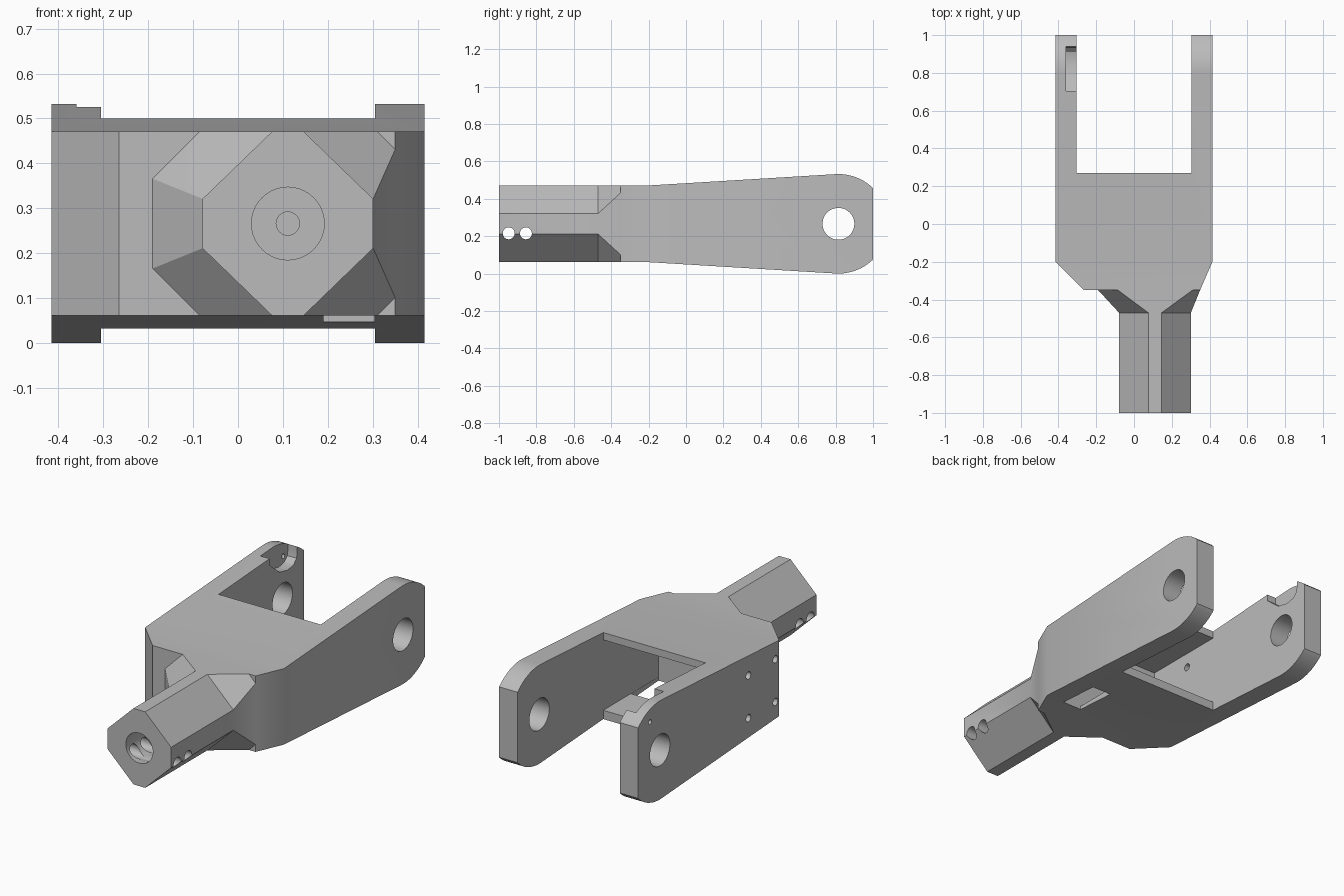
import bpy, bmesh, math
from mathutils import Vector

if "Cube" in bpy.data.objects:
    bpy.data.objects.remove(bpy.data.objects["Cube"], do_unlink=True)

grey = bpy.data.materials.new("plain grey")
grey.use_nodes = True
colour = (0.5, 0.5, 0.5, 1)
grey.diffuse_color = colour
grey.node_tree.nodes["Principled BSDF"].inputs["Base Color"].default_value = colour

AXES = {"x": lambda a, b, t: (t, a, b),
        "y": lambda a, b, t: (a, t, b),
        "z": lambda a, b, t: (a, b, t)}


def make_object(name, bm):
    bmesh.ops.recalc_face_normals(bm, faces=bm.faces)
    mesh = bpy.data.meshes.new(name)
    bm.to_mesh(mesh)
    bm.free()
    mesh.materials.append(grey)
    obj = bpy.data.objects.new(name, mesh)
    bpy.context.collection.objects.link(obj)
    return obj


def prism(name, axis, outline, start, end):
    """Extrude a 2D outline along an axis."""
    bm = bmesh.new()
    near, far = ([bm.verts.new(AXES[axis](a, b, t)) for a, b in outline] for t in (start, end))
    bm.faces.new(near)
    bm.faces.new(far)
    for i in range(len(near)):
        j = (i + 1) % len(near)
        bm.faces.new((near[i], near[j], far[j], far[i]))
    return make_object(name, bm)


def cylinder(name, axis, centre, radius, start, end, sides=40):
    ring = [(centre[0] + radius * math.cos(i * math.tau / sides),
             centre[1] + radius * math.sin(i * math.tau / sides)) for i in range(sides)]
    return prism(name, axis, ring, start, end)


def rect(a0, a1, b0, b1):
    return [(a0, b0), (a1, b0), (a1, b1), (a0, b1)]


def combine(target, tool, operation):
    """Apply a boolean and remove the tool object."""
    mod = target.modifiers.new("combine", "BOOLEAN")
    mod.operation, mod.solver, mod.object = operation, "EXACT", tool
    tool.hide_render = True
    bpy.context.view_layer.update()
    result = bpy.data.meshes.new_from_object(
        target.evaluated_get(bpy.context.evaluated_depsgraph_get()))
    target.modifiers.clear()
    target.data = result
    bpy.data.objects.remove(tool, do_unlink=True)


MID, HOLE_Y = 0.266, 0.815

# Forked body: plan outline trimmed by a side profile with rounded tips
plan = [(-0.415, -0.2), (-0.265, -0.35), (0.35, -0.35), (0.415, -0.2), (0.415, 1),
        (0.305, 1), (0.305, 0.27), (-0.305, 0.27), (-0.305, 1), (-0.415, 1)]
fork = prism("fork_body", "z", plan, -0.1, 0.7)
upper = [(-0.6, 0.205), (-0.2, 0.205)]
for i in range(13):
    angle = math.radians(93 - i * 46 / 12)
    upper.append((HOLE_Y + 0.266 * math.cos(angle), 0.266 * math.sin(angle)))
upper.append((1.0, 0.19))
profile = [(y, MID + z) for y, z in upper] + [(y, MID - z) for y, z in reversed(upper)]
combine(fork, prism("side_profile", "x", profile, -0.6, 0.6), "INTERSECT")

# Hollow pocket inside the body, open towards the fork
combine(fork, prism("cavity", "z", rect(-0.305, 0.305, -0.2, 0.4), 0.08, 0.46), "DIFFERENCE")
combine(fork, prism("floor_slot", "z", rect(0.19, 0.304, -0.2, 0.035), -0.1, 0.2), "DIFFERENCE")

# Octagonal shank and its flared collar
half = [(0.035, 0.205), (0.19, 0.055), (0.19, -0.055), (0.035, -0.205)]
octagon = [(0.111 + x, MID + z) for x, z in half] + [(0.111 - x, MID + z) for x, z in reversed(half)]
flare = [(x, MID + s * z) for s in (1, -1)
         for x, z in ((-0.085, 0.205), (-0.19, 0.1), (0.31, 0.205), (0.35, 0.165))]
bm = bmesh.new()
for x, z in octagon:
    bm.verts.new((x, -0.47, z))
for x, z in flare:
    bm.verts.new((x, -0.35, z))
hull = bmesh.ops.convex_hull(bm, input=bm.verts)
bmesh.ops.dissolve_limit(bm, angle_limit=0.01, verts=bm.verts, edges=bm.edges)
combine(fork, make_object("collar", bm), "UNION")
combine(fork, prism("shank", "y", octagon, -1, -0.47), "UNION")

# Stepped bore in the shank, with two cross pin holes
combine(fork, cylinder("bore", "y", (0.111, MID), 0.081, -1.1, -0.5), "DIFFERENCE")
combine(fork, cylinder("bore_tip", "y", (0.111, MID), 0.026, -0.6, -0.35, 24), "DIFFERENCE")
for y in (-0.948, -0.856):
    combine(fork, cylinder("pin_hole", "x", (y, 0.215), 0.032, -0.5, 0.5, 24), "DIFFERENCE")

# Pivot hole through both arms
combine(fork, cylinder("pivot_hole", "x", (HOLE_Y, MID), 0.085, -0.6, 0.6, 48), "DIFFERENCE")

# Screw holes in the right wall
for y in (-0.17, 0.06):
    for z in (0.15, 0.38):
        combine(fork, cylinder("screw_hole", "x", (y, z), 0.02, -0.6, -0.2, 20), "DIFFERENCE")

# Recess at the top of the right arm, with a small wire hole
recess = [(0.705, 0.6), (0.705, 0.49), (0.79, 0.42), (0.86, 0.405), (0.91, 0.415),
          (0.935, 0.44), (0.94, 0.47), (0.94, 0.6)]
combine(fork, prism("recess", "x", recess, -0.36, -0.2), "DIFFERENCE")
combine(fork, cylinder("wire_hole", "x", (0.9, 0.45), 0.013, -0.6, -0.2, 16), "DIFFERENCE")

# Merge flat faces and shade
bm = bmesh.new()
bm.from_mesh(fork.data)
bmesh.ops.remove_doubles(bm, verts=bm.verts, dist=0.0002)
bmesh.ops.dissolve_limit(bm, angle_limit=0.005, verts=bm.verts, edges=bm.edges)
bm.to_mesh(fork.data)
bm.free()
bpy.ops.object.select_all(action="DESELECT")
fork.select_set(True)
bpy.context.view_layer.objects.active = fork
bpy.ops.object.shade_smooth_by_angle(angle=math.radians(25))
